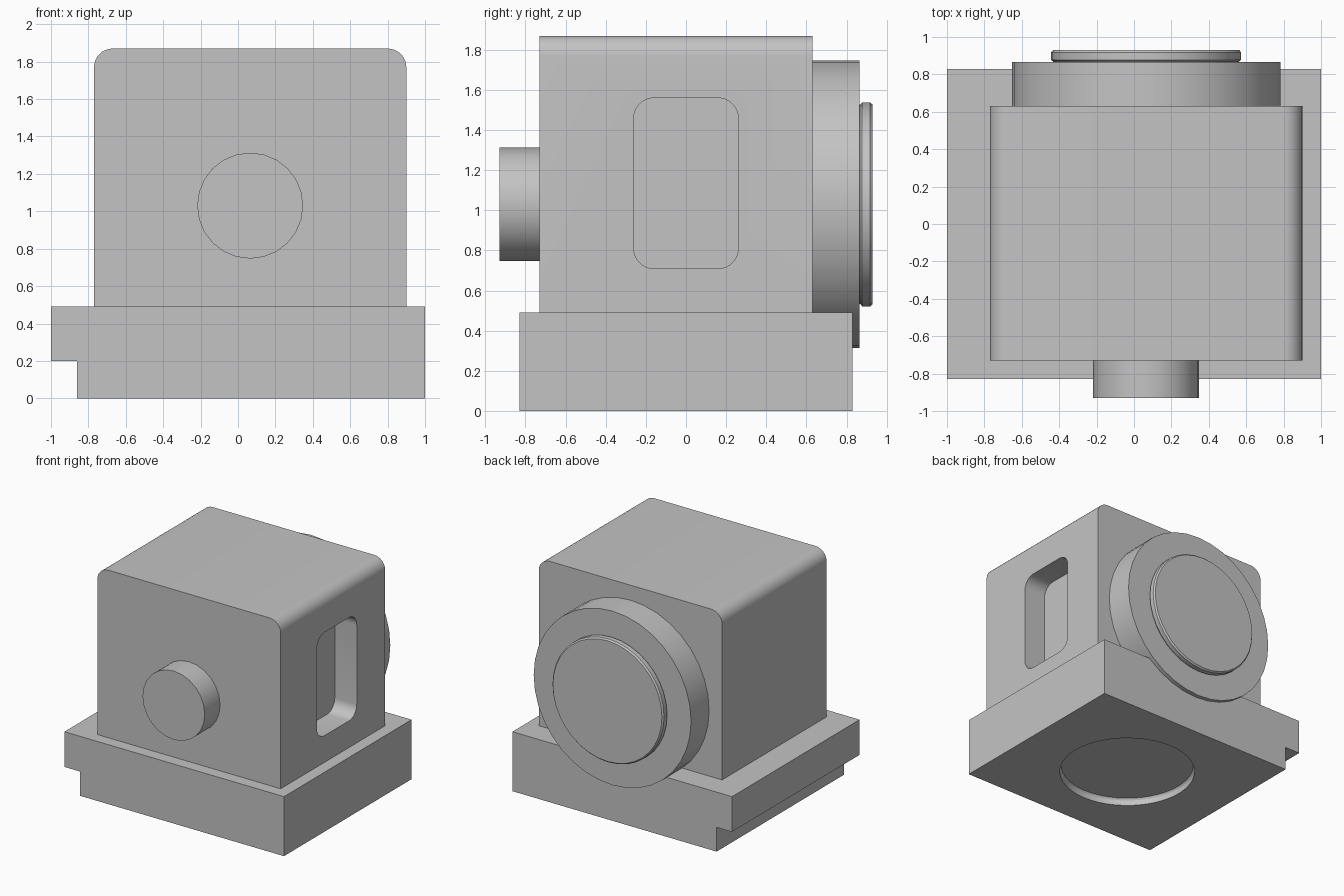
import bpy, bmesh
from math import sin, cos, pi, radians
from mathutils import Matrix

cube = bpy.data.objects.get("Cube")
if cube:
    bpy.data.objects.remove(cube, do_unlink=True)

# Single plain finish
grey = bpy.data.materials.new("plain grey")
grey.use_nodes = True
colour = (0.55, 0.55, 0.55, 1)
grey.diffuse_color = colour
grey.node_tree.nodes["Principled BSDF"].inputs["Base Color"].default_value = colour

CX, CZ = 0.065, 1.03   # shared axis of the body and bosses


def finish(name, bm):
    bmesh.ops.recalc_face_normals(bm, faces=bm.faces)
    mesh = bpy.data.meshes.new(name)
    bm.to_mesh(mesh)
    bm.free()
    mesh.materials.append(grey)
    obj = bpy.data.objects.new(name, mesh)
    bpy.context.collection.objects.link(obj)
    return obj


def prism(name, outline, axis, start, end):
    """Extrude a 2D outline along x (outline is y, z) or y (outline is x, z)."""
    bm = bmesh.new()
    place = (lambda a, b: (start, a, b)) if axis == "x" else (lambda a, b: (a, start, b))
    face = bm.faces.new([bm.verts.new(place(a, b)) for a, b in outline])
    new = bmesh.ops.extrude_face_region(bm, geom=[face])["geom"]
    shift = (end - start, 0, 0) if axis == "x" else (0, end - start, 0)
    bmesh.ops.translate(bm, vec=shift, verts=[v for v in new if isinstance(v, bmesh.types.BMVert)])
    return finish(name, bm)


def turned(name, profile, sides, matrix):
    """Closed turned solid from (radius, height) rings."""
    bm = bmesh.new()
    rings = [[bm.verts.new((r * cos(2 * pi * i / sides), r * sin(2 * pi * i / sides), h))
              for i in range(sides)] for r, h in profile]
    for low, high in zip(rings, rings[1:]):
        for i in range(sides):
            j = (i + 1) % sides
            bm.faces.new((low[i], low[j], high[j], high[i]))
    bm.faces.new(rings[0])
    bm.faces.new(rings[-1])
    bm.transform(matrix)
    return finish(name, bm)


def arc(cx, cz, r, start, steps=8):
    return [(cx + r * cos(radians(start + 90 * i / steps)),
             cz + r * sin(radians(start + 90 * i / steps))) for i in range(steps + 1)]


def cut(obj, cutter):
    cutter.hide_render = True
    mod = obj.modifiers.new("cut", "BOOLEAN")
    mod.operation = "DIFFERENCE"
    mod.solver = "EXACT"
    mod.object = cutter
    bpy.context.view_layer.objects.active = obj
    bpy.ops.object.modifier_apply(modifier=mod.name)
    bpy.data.objects.remove(cutter, do_unlink=True)


# Base block with a step under one side and a round recess underneath
base = prism("base_block", [(-0.86, 0), (1, 0), (1, 0.49), (-1, 0.49), (-1, 0.2), (-0.86, 0.2)],
             "y", -0.83, 0.83)
recess = turned("recess_cutter", [(0.53, -0.1), (0.53, 0.045), (0.52, 0.06)], 48,
                Matrix.Translation((0.07, 0, 0)))
cut(base, recess)

# Body with rounded upper side edges and a pocket in its left face
body = prism("body", [(-0.77, 0.48), (0.9, 0.48)] + arc(0.8, 1.77, 0.1, 0) + arc(-0.67, 1.77, 0.1, 90),
             "y", -0.73, 0.63)
corners = [(0.16, 1.46, 0), (-0.16, 1.46, 90), (-0.16, 0.81, 180), (0.16, 0.81, 270)]
pocket = prism("pocket_cutter", [p for y, z, a in corners for p in arc(y, z, 0.1, a)], "x", 0.7, 1.1)
cut(body, pocket)

# Round bosses on the front and back, turned about the y axis
along_y = Matrix.Translation((CX, 0, CZ)) @ Matrix.Rotation(radians(-90), 4, "X")
front_boss = turned("front_boss", [(0.283, -0.93), (0.283, -0.71)], 24, along_y)
back_flange = turned("back_flange", [(0.717, 0.61), (0.717, 0.865)], 36, along_y)
back_cap = turned("back_cap", [(0.497, 0.85), (0.497, 0.868), (0.508, 0.878), (0.508, 0.918), (0.497, 0.93)],
                  36, along_y)

# Smooth the curved walls, keep edges crisp
bpy.ops.object.select_all(action="DESELECT")
for obj in (base, body, front_boss, back_flange, back_cap):
    obj.select_set(True)
bpy.context.view_layer.objects.active = body
bpy.ops.object.shade_smooth_by_angle(angle=radians(30))
